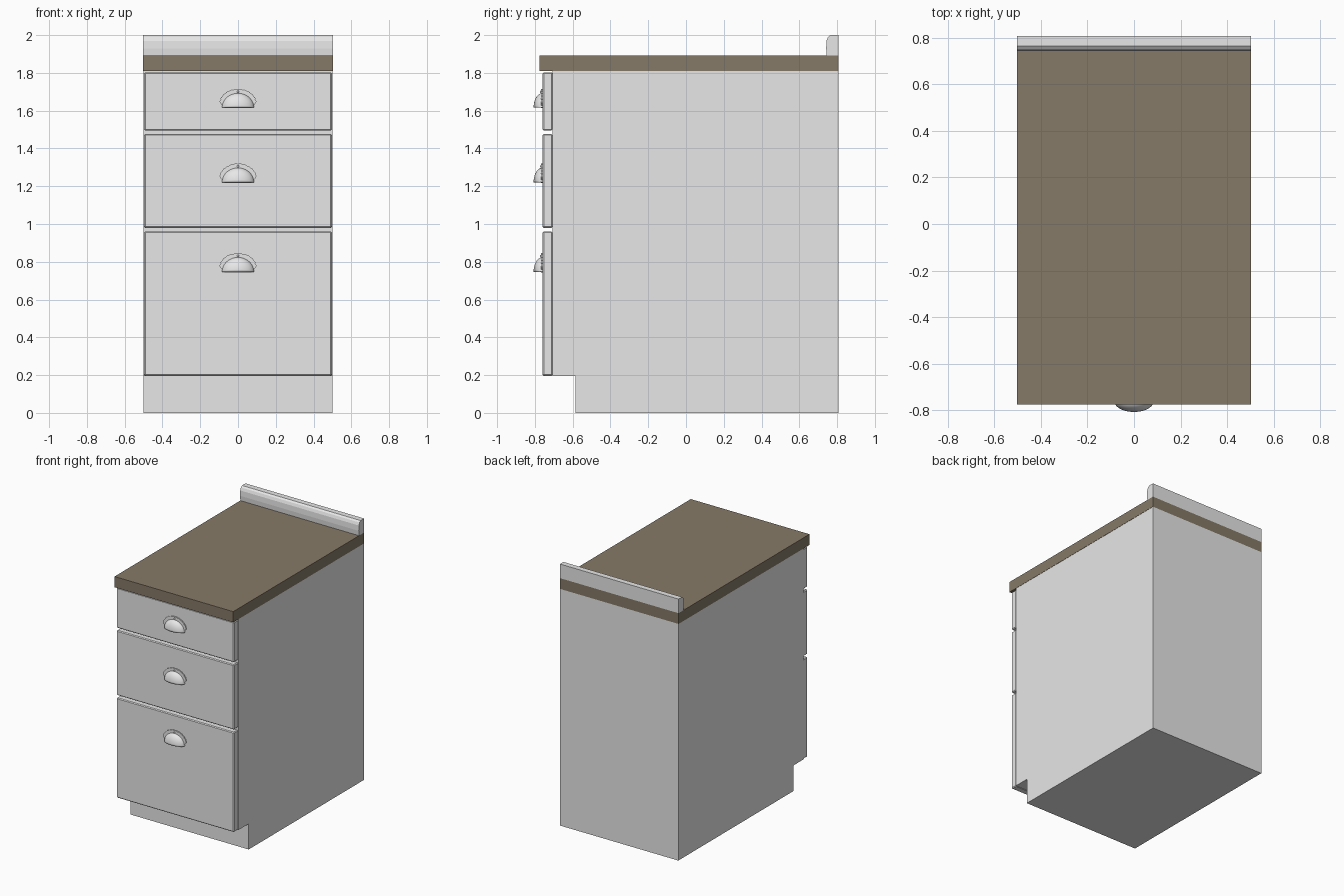
import bpy, bmesh, math

if "Cube" in bpy.data.objects:
    bpy.data.objects.remove(bpy.data.objects["Cube"])


def material(name, rgb):
    m = bpy.data.materials.new(name)
    m.diffuse_color = (*rgb, 1.0)
    m.use_nodes = True
    m.node_tree.nodes["Principled BSDF"].inputs["Base Color"].default_value = m.diffuse_color
    return m


GREY = material("light_grey_paint", (0.8, 0.8, 0.8))
BROWN = material("brown_worktop", (0.236, 0.193, 0.135))


def add_object(name, bm, mat):
    me = bpy.data.meshes.new(name)
    bm.to_mesh(me)
    bm.free()
    me.materials.append(mat)
    ob = bpy.data.objects.new(name, me)
    bpy.context.collection.objects.link(ob)
    return ob


def extrude_profile(name, pts, start, depth, axis, mat):
    """Extrude a closed 2D outline along x (outline in y,z) or y (outline in x,z)."""
    bm = bmesh.new()
    place = (lambda p: (start, p[0], p[1])) if axis == "x" else (lambda p: (p[0], start, p[1]))
    face = bm.faces.new([bm.verts.new(place(p)) for p in pts])
    res = bmesh.ops.extrude_face_region(bm, geom=[face])
    verts = [g for g in res["geom"] if isinstance(g, bmesh.types.BMVert)]
    bmesh.ops.translate(bm, verts=verts, vec=(depth, 0, 0) if axis == "x" else (0, depth, 0))
    bmesh.ops.recalc_face_normals(bm, faces=bm.faces[:])
    return add_object(name, bm, mat)


def box(name, x0, x1, y0, y1, z0, z1, mat):
    return extrude_profile(name, [(y0, z0), (y1, z0), (y1, z1), (y0, z1)], x0, x1 - x0, "x", mat)


def smooth(ob, angle=35):
    bpy.ops.object.select_all(action="DESELECT")
    ob.select_set(True)
    bpy.context.view_layer.objects.active = ob
    bpy.ops.object.shade_smooth_by_angle(angle=math.radians(angle))


# Carcass with recessed toe kick
extrude_profile("cabinet_body",
                [(-0.585, 0), (0.807, 0), (0.807, 1.81), (-0.706, 1.81),
                 (-0.706, 0.196), (-0.585, 0.196)], -0.5, 1.0, "x", GREY)

# Worktop and the upstand along its back edge
box("worktop", -0.502, 0.502, -0.775, 0.807, 1.81, 1.892, BROWN)
extrude_profile("worktop_upstand",
                [(0.745, 1.892), (0.807, 1.892), (0.807, 2.0), (0.765, 2.0),
                 (0.752, 1.99), (0.744, 1.97), (0.742, 1.93)], -0.502, 1.004, "x", GREY)

# Handle parts, modelled around the middle of the cup's lower edge
HALF_W, DEPTH, HEIGHT = 0.085, 0.047, 0.077
U, V = 28, 10


def cup_mesh():
    bm = bmesh.new()
    grid = []
    for i in range(U + 1):
        u = math.pi * i / U
        row = []
        for j in range(V + 1):
            v = math.pi / 2 * j / V
            row.append(bm.verts.new((HALF_W * math.cos(u),
                                     -DEPTH * math.sin(u) * math.cos(v),
                                     HEIGHT * math.sin(u) * math.sin(v))))
        grid.append(row)
    for i in range(U):
        for j in range(V):
            bm.faces.new((grid[i][j], grid[i][j + 1], grid[i + 1][j + 1], grid[i + 1][j]))
    bmesh.ops.remove_doubles(bm, verts=bm.verts[:], dist=1e-5)
    return bm


def scalloped_outline(steps=72, bumps=12):
    pts = [(0.07, -0.003)]
    for i in range(steps + 1):
        t = math.pi * i / steps
        k = 0.97 + 0.04 * abs(math.sin(bumps * t))
        pts.append((0.097 * k * math.cos(t), 0.024 + 0.075 * k * math.sin(t)))
    return pts + [(-0.07, -0.003)]


# Drawer fronts with softened edges, each with a cup pull
drawers = [("bottom", 0.196, 0.96, 0.747), ("middle", 0.98, 1.476, 1.221), ("top", 1.495, 1.803, 1.616)]
for label, z0, z1, hz in drawers:
    front = box(label + "_drawer_front", -0.497, 0.497, -0.759, -0.7065, z0, z1, GREY)
    bev = front.modifiers.new("edge", "BEVEL")
    bev.width, bev.segments = 0.006, 1

    cup = add_object(label + "_handle_cup", cup_mesh(), GREY)
    smooth(cup)
    shell = cup.modifiers.new("shell", "SOLIDIFY")
    shell.thickness, shell.offset = 0.004, -1
    cup.location = (0, -0.760, hz)

    plate = extrude_profile(label + "_handle_plate", scalloped_outline(), -0.007, 0.008, "y", GREY)
    plate.location = (0, -0.760, hz)

    # Fixing screw above the cup
    bm = bmesh.new()
    bmesh.ops.create_uvsphere(bm, u_segments=10, v_segments=6, radius=0.006)
    screw = add_object(label + "_handle_screw", bm, GREY)
    smooth(screw, 60)
    screw.location = (0, -0.767, hz + 0.084)
